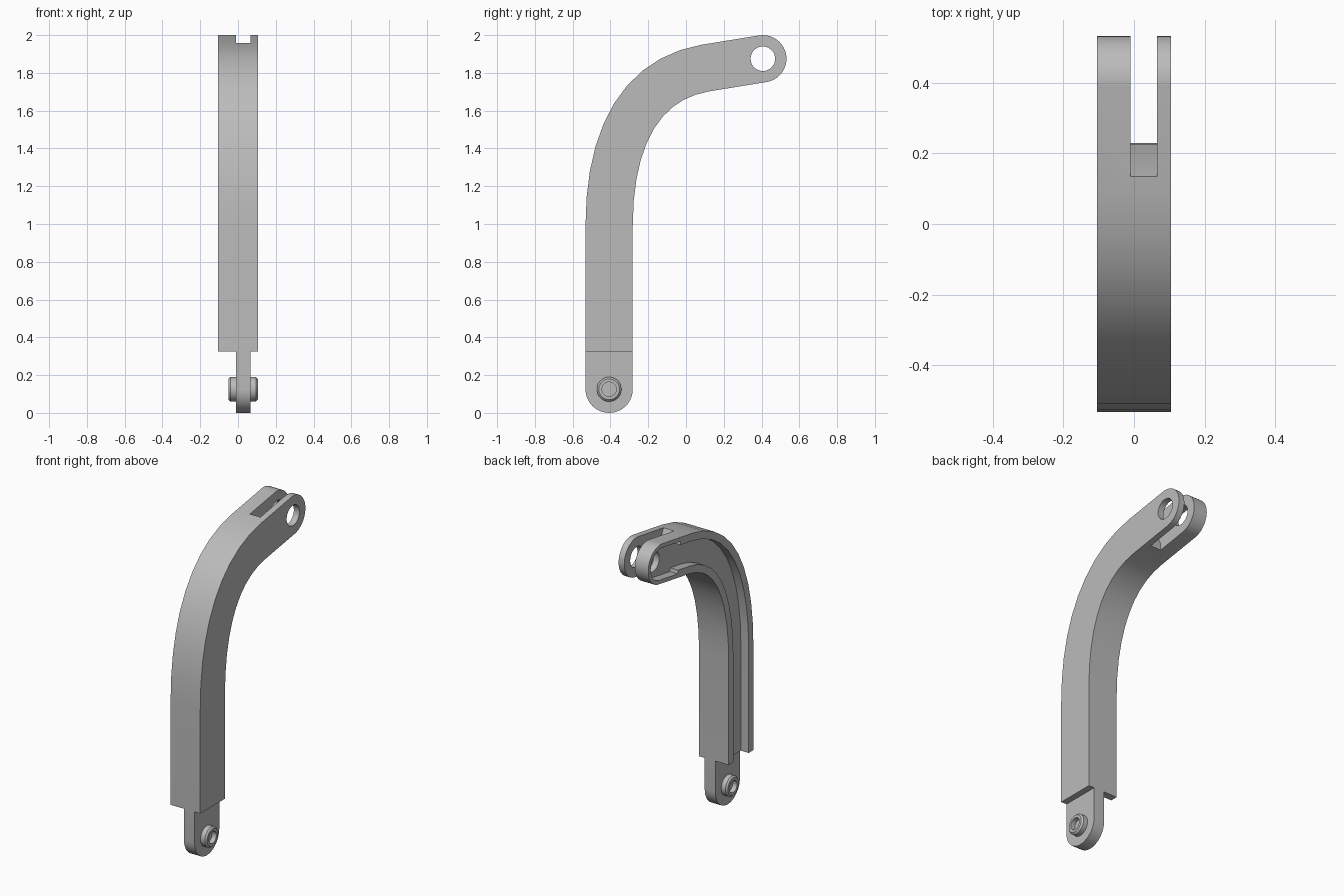
import bpy, bmesh
from math import sin, cos, pi, atan2, radians
from mathutils import Vector

if "Cube" in bpy.data.objects:
    bpy.data.objects.remove(bpy.data.objects["Cube"], do_unlink=True)

grey = bpy.data.materials.new("plain grey")
grey.use_nodes = True
colour = (0.5, 0.5, 0.5, 1)
grey.diffuse_color = colour
grey.node_tree.nodes["Principled BSDF"].inputs["Base Color"].default_value = colour

LOW = Vector((-0.407, 0.125))    # lower pivot in (y, z)
HIGH = Vector((0.407, 1.875))    # upper pivot
R = 0.125                        # half width of the arm
BODY_Z = 0.325                   # bottom of the wide body


def make(name, bm):
    bmesh.ops.recalc_face_normals(bm, faces=bm.faces)
    mesh = bpy.data.meshes.new(name)
    bm.to_mesh(mesh)
    bm.free()
    mesh.materials.append(grey)
    ob = bpy.data.objects.new(name, mesh)
    bpy.context.collection.objects.link(ob)
    return ob


def prism(name, outline, x0, x1):
    """Extrude a (y, z) outline from x0 to x1."""
    bm = bmesh.new()
    face = bm.faces.new([bm.verts.new((x0, y, z)) for y, z in outline])
    new = bmesh.ops.extrude_face_region(bm, geom=[face])["geom"]
    verts = [v for v in new if isinstance(v, bmesh.types.BMVert)]
    bmesh.ops.translate(bm, verts=verts, vec=(x1 - x0, 0, 0))
    return make(name, bm)


def arc(c, r, a0, a1, n):
    return [(c.x + r * cos(a0 + (a1 - a0) * i / n),
             c.y + r * sin(a0 + (a1 - a0) * i / n)) for i in range(n + 1)]


# Centre line: straight post, then a bend that ends in the sloped top
bend0 = Vector((LOW.x, 0.99))
bend1 = Vector((0.105, 1.826))
slope = (HIGH - bend1).normalized()
h0 = bend0 + Vector((0, 0.49))
h1 = bend1 - slope * 0.335


def centre_line(bottom):
    pts = [(Vector((LOW.x, bottom)), Vector((0, 1)))]
    n = 10
    for i in range(n + 1):
        t = i / n
        s = 1 - t
        p = s**3 * bend0 + 3*s*s*t * h0 + 3*s*t*t * h1 + t**3 * bend1
        d = s*s * (h0 - bend0) + 2*s*t * (h1 - h0) + t*t * (bend1 - h1)
        pts.append((p, d.normalized()))
    return pts


def band(r, bottom, tail):
    """Outline of the arm at half width r, closed by the tail points."""
    left, right = [], []
    for p, d in centre_line(bottom):
        n = Vector((-d.y, d.x)) * r
        left.append(tuple(p + n))
        right.append(tuple(p - n))
    return left + tail + right[::-1]


tilt = atan2(slope.y, slope.x)
side = Vector((-slope.y, slope.x))
step = bend1 + slope * 0.135


def round_end(r):
    return arc(HIGH, r, tilt + pi / 2, tilt - pi / 2, 20)


# Wide curved body and the cutters that hollow and fork it
body = prism("curved_arm", band(R, BODY_Z, round_end(R)), -0.105, 0.105)
inner = 0.077
cutters = [
    prism("channel_cutter", band(inner, 0.2, [tuple(step + side * inner),
          tuple(step - side * inner)]), -0.2, -0.05),
    prism("prong_recess_cutter", [tuple(step - slope * 0.02 - side * 0.1),
          tuple(step - slope * 0.02 + side * 0.1)] + round_end(0.1), -0.22, -0.05),
    prism("fork_slot_cutter", [(0.09, 2.05), (0.225, 1.77), (0.24, 1.6),
          (0.7, 1.6), (0.7, 2.05)], -0.01, 0.065),
    prism("pivot_hole_cutter", arc(HIGH, 0.065, 0, 2 * pi, 32)[:-1], -0.3, 0.3),
]
for c in cutters:
    c.hide_render = True
    m = body.modifiers.new(c.name, "BOOLEAN")
    m.operation, m.solver, m.object = "DIFFERENCE", "EXACT", c
bpy.context.view_layer.update()
cut = bpy.data.meshes.new_from_object(
    body.evaluated_get(bpy.context.evaluated_depsgraph_get()))
body.modifiers.clear()
body.data = cut
for c in cutters:
    bpy.data.objects.remove(c, do_unlink=True)

# Narrow rounded tongue below the body
tongue = prism("lower_tongue", arc(LOW, R, pi, 2 * pi, 20)
               + [(LOW.x + R, BODY_Z), (LOW.x - R, BODY_Z)], -0.01, 0.065)

# Pivot pin with chamfered rims and a blind hole in each end
rings = [(-0.02, 0.038), (-0.05, 0.038), (-0.05, 0.055), (-0.04, 0.065),
         (0.095, 0.065), (0.105, 0.055), (0.105, 0.038), (0.075, 0.038)]
bm = bmesh.new()
loops = [[bm.verts.new((x, y, z)) for y, z in arc(LOW, r, 0, 2 * pi, 32)[:-1]]
         for x, r in rings]
for a, b in zip(loops, loops[1:]):
    for i in range(len(a)):
        j = (i + 1) % len(a)
        bm.faces.new((a[i], a[j], b[j], b[i]))
bm.faces.new(loops[0])
bm.faces.new(loops[-1])
pin = make("pivot_pin", bm)

# Smooth the curves and keep the corners sharp
for ob in (body, tongue, pin):
    bpy.ops.object.select_all(action="DESELECT")
    ob.select_set(True)
    bpy.context.view_layer.objects.active = ob
    bpy.ops.object.shade_smooth_by_angle(angle=radians(30))
